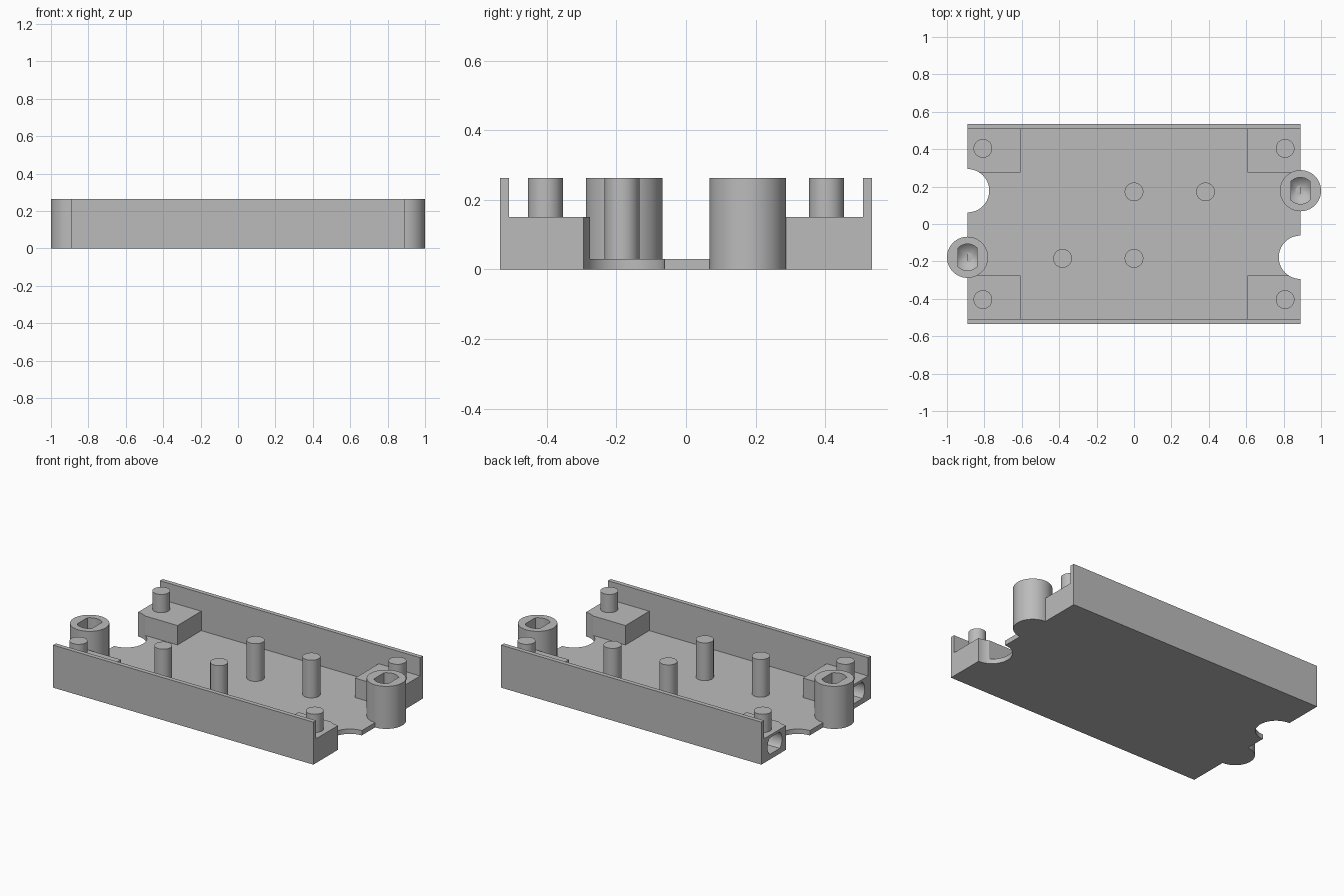
import bpy
import bmesh
import math
from mathutils import Matrix, Vector

default = bpy.data.objects.get("Cube")
if default:
    bpy.data.objects.remove(default, do_unlink=True)

HALF_X, HALF_Y, TOP = 0.89, 0.535, 0.263
FLOOR, WALL = 0.03, 0.027
BLOCK_X, BLOCK_Y, BLOCK_TOP = 0.607, 0.276, 0.15
TUBE_Y, TUBE_R, NOTCH_R = 0.178, 0.11, 0.116
HOLE_R, HOLE_FLAT = 0.071, 0.051

grey = bpy.data.materials.new("matte_grey")
grey.use_nodes = True
grey.diffuse_color = (0.5, 0.5, 0.5, 1)
grey.node_tree.nodes["Principled BSDF"].inputs["Base Color"].default_value = (0.5, 0.5, 0.5, 1)


def finish(name, bm):
    bmesh.ops.recalc_face_normals(bm, faces=bm.faces)
    mesh = bpy.data.meshes.new(name)
    bm.to_mesh(mesh)
    bm.free()
    mesh.materials.append(grey)
    obj = bpy.data.objects.new(name, mesh)
    bpy.context.collection.objects.link(obj)
    return obj


def box(name, lo, hi):
    bm = bmesh.new()
    lo, hi = Vector(lo), Vector(hi)
    size = hi - lo
    bmesh.ops.create_cube(bm, size=1, matrix=Matrix.Translation((lo + hi) / 2) @ Matrix.Diagonal((*size, 1)))
    return finish(name, bm)


def cylinder(name, x, y, radius, z0, z1, sides=64):
    bm = bmesh.new()
    bmesh.ops.create_cone(bm, cap_ends=True, segments=sides, radius1=radius, radius2=radius,
                          depth=z1 - z0, matrix=Matrix.Translation((x, y, (z0 + z1) / 2)))
    return finish(name, bm)


def socket_cutter(matrix, depth):
    """Round bore with a pointed bottom and two flat sides; its mouth is at the local origin."""
    bm = bmesh.new()
    rings = []
    for z in (0.05, HOLE_R - depth):
        circle = bmesh.ops.create_circle(bm, segments=48, radius=HOLE_R,
                                         matrix=Matrix.Translation((0, 0, z)))
        rings.append(circle["verts"])
    tip = bm.verts.new((0, 0, -depth))
    bm.faces.new(rings[0])
    for i in range(48):
        j = (i + 1) % 48
        bm.faces.new((rings[0][i], rings[0][j], rings[1][j], rings[1][i]))
        bm.faces.new((rings[1][i], rings[1][j], tip))
    for side in (-1, 1):
        cut = bmesh.ops.bisect_plane(bm, geom=bm.verts[:] + bm.edges[:] + bm.faces[:],
                                     plane_co=(side * HOLE_FLAT, 0, 0), plane_no=(side, 0, 0),
                                     clear_outer=True)
        edges = [e for e in cut["geom_cut"] if isinstance(e, bmesh.types.BMEdge)]
        bmesh.ops.holes_fill(bm, edges=edges)
    bm.transform(matrix)
    return finish("socket_cutter", bm)


def subtract(obj, cutter):
    mod = obj.modifiers.new("cut", "BOOLEAN")
    mod.operation = "DIFFERENCE"
    mod.solver = "EXACT"
    mod.object = cutter
    bpy.context.view_layer.objects.active = obj
    bpy.ops.object.modifier_apply(modifier=mod.name)
    bpy.data.objects.remove(cutter, do_unlink=True)


def notch_cutter(side):
    return cylinder("notch_cutter", side * HALF_X, -side * TUBE_Y, NOTCH_R, -0.1, 0.5)


parts = []

# Floor with a round notch in each end
floor = box("floor_plate", (-HALF_X, -HALF_Y, 0), (HALF_X, HALF_Y, FLOOR))
for side in (-1, 1):
    subtract(floor, notch_cutter(side))
parts.append(floor)

# Long side walls
for side, label in ((-1, "front"), (1, "back")):
    ys = sorted((side * HALF_Y, side * (HALF_Y - WALL)))
    parts.append(box(label + "_wall", (-HALF_X, ys[0], 0), (HALF_X, ys[1], TOP)))

# Corner blocks with end sockets and pegs
for sx, x_label in ((-1, "right"), (1, "left")):
    for sy, y_label in ((-1, "front"), (1, "back")):
        label = y_label + "_" + x_label
        xs = sorted((sx * BLOCK_X, sx * HALF_X))
        ys = sorted((sy * BLOCK_Y, sy * (HALF_Y - WALL / 2)))
        block = box(label + "_block", (xs[0], ys[0], 0), (xs[1], ys[1], BLOCK_TOP))
        place = Matrix.Translation((sx * HALF_X, sy * 0.404, 0.083)) @ Matrix.Rotation(sx * math.pi / 2, 4, "Y")
        subtract(block, socket_cutter(place, TOP))
        if sx != sy:
            subtract(block, notch_cutter(sx))
        parts.append(block)
        parts.append(cylinder(label + "_peg", sx * 0.808, sy * 0.404, 0.05, BLOCK_TOP - 0.005, TOP, 40))

# End tubes with a socket in the top
for side, label in ((-1, "right"), (1, "left")):
    tube = cylinder(label + "_end_tube", side * HALF_X, side * TUBE_Y, TUBE_R, 0, TOP)
    place = Matrix.Translation((side * HALF_X, side * TUBE_Y, TOP))
    subtract(tube, socket_cutter(place, TOP - 0.003))
    parts.append(tube)

# Standing posts on the floor
for i, (x, y) in enumerate(((0, 0.172), (0.382, 0.172), (-0.382, -0.184), (0, -0.184))):
    parts.append(cylinder("floor_post_%d" % (i + 1), x, y, 0.05, FLOOR - 0.005, TOP, 40))

# Smooth the round surfaces and keep the edges crisp
bpy.ops.object.select_all(action="DESELECT")
for obj in parts:
    obj.select_set(True)
bpy.context.view_layer.objects.active = parts[0]
bpy.ops.object.shade_smooth_by_angle(angle=math.radians(25))
